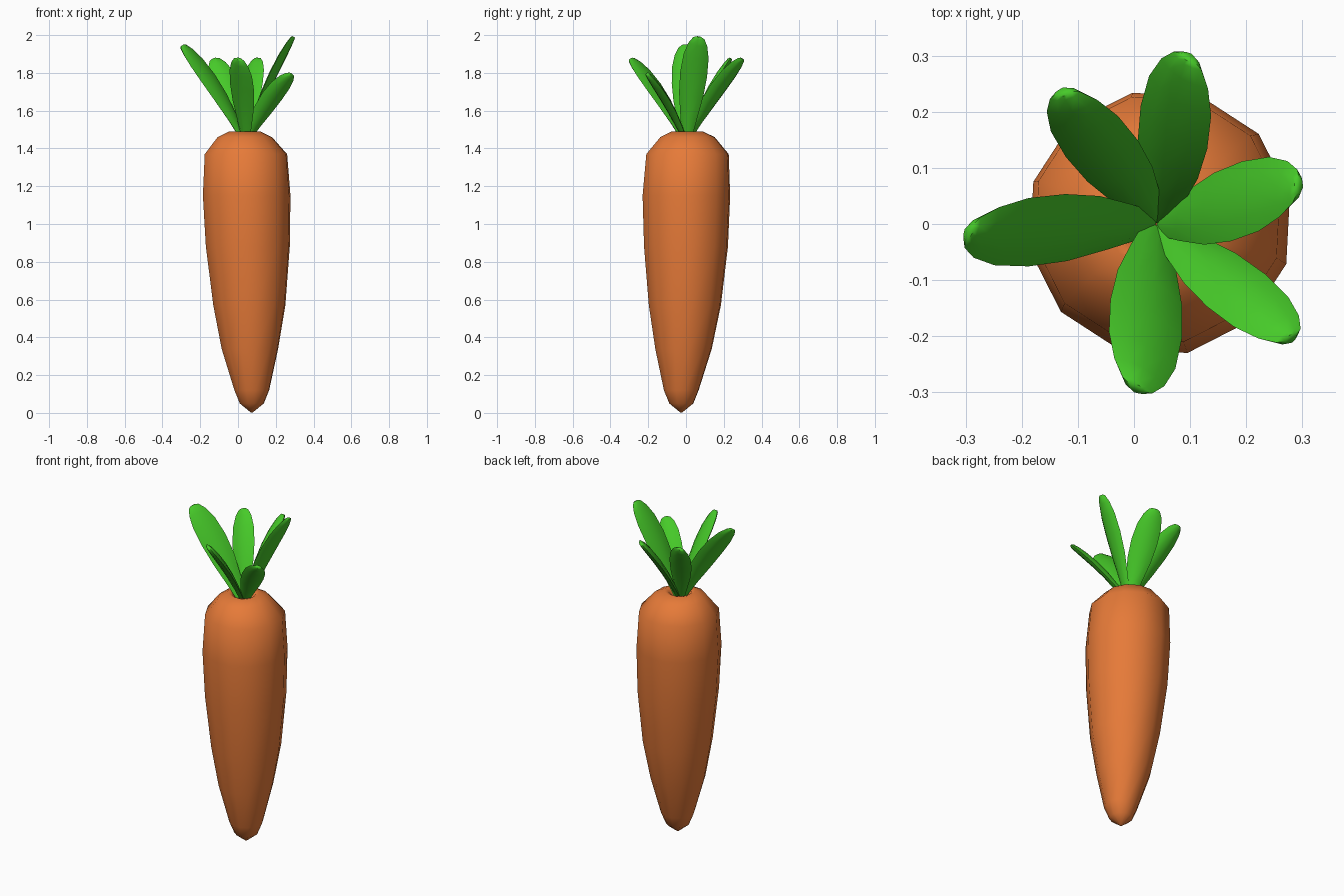
import bpy, bmesh, math
from mathutils import Vector

if "Cube" in bpy.data.objects:
    bpy.data.objects.remove(bpy.data.objects["Cube"])


def material(name, rgb):
    m = bpy.data.materials.new(name)
    m.diffuse_color = (*rgb, 1)
    m.use_nodes = True
    m.node_tree.nodes["Principled BSDF"].inputs["Base Color"].default_value = m.diffuse_color
    return m


orange = material("carrot orange", (0.79, 0.195, 0.04))
green = material("leaf green", (0.062, 0.59, 0.022))


def loft(name, rings, mat, angle):
    """Skin a list of closed rings and cap both ends."""
    bm = bmesh.new()
    loops = [[bm.verts.new(p) for p in ring] for ring in rings]
    n = len(loops[0])
    for a, b in zip(loops, loops[1:]):
        for i in range(n):
            j = (i + 1) % n
            bm.faces.new((a[i], a[j], b[j], b[i]))
    bm.faces.new(loops[0][::-1])
    bm.faces.new(loops[-1])
    bmesh.ops.recalc_face_normals(bm, faces=bm.faces[:])
    mesh = bpy.data.meshes.new(name)
    bm.to_mesh(mesh)
    bm.free()
    obj = bpy.data.objects.new(name, mesh)
    bpy.context.collection.objects.link(obj)
    mesh.materials.append(mat)
    bpy.ops.object.select_all(action='DESELECT')
    obj.select_set(True)
    bpy.context.view_layer.objects.active = obj
    bpy.ops.object.shade_smooth_by_angle(angle=math.radians(angle))
    return obj


# Root: 12-sided rings (z, radius, centre x, centre y), dimpled at the crown
profile = [
    (0.003, 0.006, 0.073, -0.025), (0.05, 0.065, 0.073, -0.025),
    (0.12, 0.094, 0.073, -0.025), (0.34, 0.153, 0.063, -0.013),
    (0.57, 0.195, 0.060, -0.006), (0.88, 0.227, 0.052, 0.0),
    (1.15, 0.237, 0.046, 0.002), (1.37, 0.223, 0.042, 0.008),
    (1.46, 0.147, 0.036, 0.008), (1.490, 0.085, 0.036, 0.006),
    (1.485, 0.065, 0.036, 0.005), (1.45, 0.045, 0.036, 0.004),
]
rings = []
for z, r, cx, cy in profile:
    angles = [math.radians(12 + 30 * i) for i in range(12)]
    rings.append([(cx + r * math.cos(a), cy + r * math.sin(a), z) for a in angles])
loft("carrot_root", rings, orange, 60)

# Leaves: thick blades, twisted about their length, with blunt rounded tips
stations = [(0, 0.35), (0.2, 0.62), (0.42, 0.9), (0.62, 1.0),
            (0.8, 0.93), (0.92, 0.7), (0.985, 0.42), (1.0, 0.2)]
section = [(-1, 0.25), (-0.55, 0.8), (0, 1), (0.55, 0.8),
           (1, 0.25), (0.6, -0.6), (0, -0.9), (-0.6, -0.6)]
UP = Vector((0, 0, 1))


def leaf(name, tip, half_width, twist):
    tip = Vector(tip)
    out = Vector((tip.x - 0.04, tip.y, 0)).normalized()
    base = Vector((0.04, 0.0, 1.45)) + out * 0.012
    axis = (tip - base).normalized()
    level = axis.cross(UP).normalized()
    inward = level.cross(axis).normalized()      # faces up and inwards
    c, s = math.cos(math.radians(twist)), math.sin(math.radians(twist))
    side = level * c + inward * s
    normal = inward * c - level * s
    blade = []
    for t, w in stations:
        # gentle outward bend
        centre = base.lerp(tip, t) + inward * 0.07 * t * (1 - t)
        thick = 0.021 * (0.3 + 0.7 * w)
        blade.append([centre + side * half_width * w * u + normal * thick * v
                      for u, v in section])
    loft(name, blade, green, 50)


leaf("leaf_right", (0.294, 0.068, 1.99), 0.073, 25)
leaf("leaf_back", (0.098, 0.298, 1.875), 0.073, 26)
leaf("leaf_back_left", (-0.126, 0.236, 1.875), 0.068, 26)
leaf("leaf_left", (-0.296, -0.014, 1.945), 0.076, 34)
leaf("leaf_front", (0.004, -0.294, 1.875), 0.075, 26)
leaf("leaf_front_right", (0.280, -0.205, 1.795), 0.062, 26)
